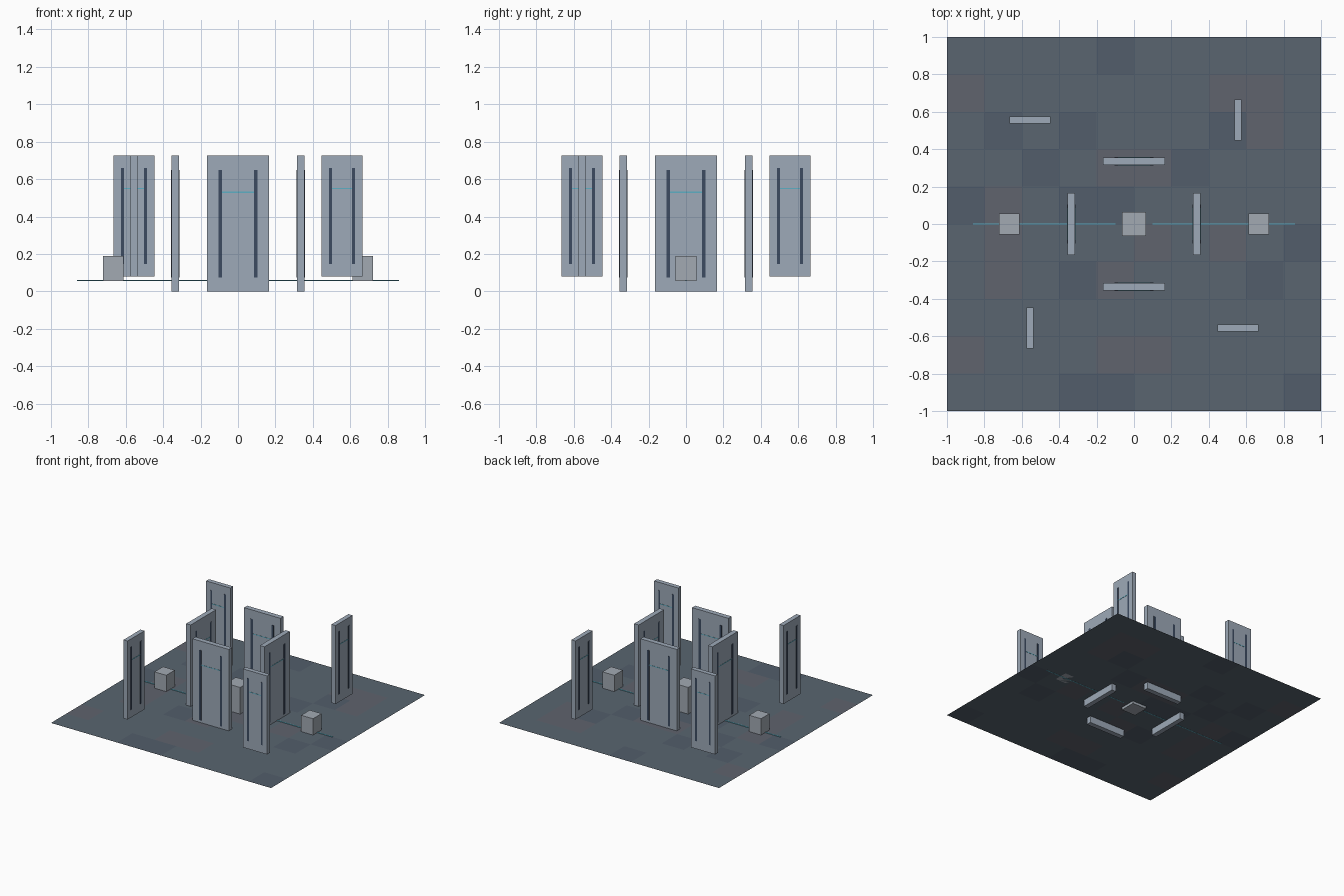
import bpy, bmesh, random
from math import pi, cos, sin
from mathutils import Matrix, Vector

if "Cube" in bpy.data.objects:
    bpy.data.objects.remove(bpy.data.objects["Cube"])

random.seed(4)


def material(name, rgb):
    m = bpy.data.materials.new(name)
    m.diffuse_color = (*rgb, 1)
    m.use_nodes = True
    m.node_tree.nodes["Principled BSDF"].inputs["Base Color"].default_value = m.diffuse_color
    return m


PANEL = material("panel_grey", (0.34, 0.40, 0.48))
SLOT = material("slot_blue", (0.045, 0.07, 0.12))
GLOW = material("light_cyan", (0.11, 0.43, 0.55))
CRATE = material("crate_grey", (0.36, 0.40, 0.45))
TILES = [material("tile_%d" % i, c) for i, c in enumerate(
    [(0.100, 0.130, 0.160), (0.085, 0.110, 0.145), (0.115, 0.125, 0.155)])]


def add_box(bm, lo, hi, mat=0):
    """Axis-aligned box between two corners."""
    lo, hi = Vector(lo), Vector(hi)
    mtx = Matrix.Translation((lo + hi) / 2) @ Matrix.Diagonal((*(hi - lo), 1))
    verts = bmesh.ops.create_cube(bm, size=1, matrix=mtx)["verts"]
    for f in {f for v in verts for f in v.link_faces}:
        f.material_index = mat


def finish(bm, name, mats):
    me = bpy.data.meshes.new(name)
    bm.to_mesh(me)
    bm.free()
    for m in mats:
        me.materials.append(m)
    ob = bpy.data.objects.new(name, me)
    bpy.context.collection.objects.link(ob)
    return ob


def wall_panel(name, pos, turned, width, thick, z0, z1, slot_x, slot_w, s0, s1, light_z):
    """Upright slab with two dark slots and a light line on both faces."""
    bm = bmesh.new()
    w, t, e = width / 2, thick / 2, 0.0015
    add_box(bm, (-w, -t, z0), (w, t, z1), 0)
    for s in (-1, 1):
        ya, yb = sorted((s * (t - 0.004), s * (t + e)))
        for k in (-1, 1):
            add_box(bm, (k * slot_x - slot_w / 2, ya, s0),
                    (k * slot_x + slot_w / 2, yb, s1), 1)
        lw = slot_x - slot_w / 2
        add_box(bm, (-lw, ya, light_z - 0.003), (lw, yb, light_z + 0.003), 2)
    ob = finish(bm, name, [PANEL, SLOT, GLOW])
    ob.location = (*pos, 0)
    ob.rotation_euler.z = pi / 2 if turned else 0


# tiled floor sheet
bm = bmesh.new()
bmesh.ops.create_grid(bm, x_segments=10, y_segments=10, size=1,
                      matrix=Matrix.Translation((0, 0, 0.056)))
for f in bm.faces:
    f.material_index = random.choice((0, 0, 0, 1, 2))
finish(bm, "tiled_floor", TILES)

# four inner walls around the middle
for i in range(4):
    a = i * pi / 2
    wall_panel("inner_wall_%d" % i, (0.335 * cos(a), 0.335 * sin(a)), i % 2 == 0,
               0.33, 0.041, 0, 0.725, 0.095, 0.02, 0.075, 0.65, 0.53)

# four outer walls hovering above the floor, in a pinwheel
for i, (sx, sy) in enumerate(((1, 1), (-1, 1), (-1, -1), (1, -1))):
    wall_panel("outer_wall_%d" % i, (sx * 0.556, sy * 0.556), sx == sy,
               0.22, 0.037, 0.08, 0.725, 0.062, 0.015, 0.145, 0.66, 0.55)

# middle block and the two side crates
bm = bmesh.new()
add_box(bm, (-0.065, -0.065, 0.035), (0.065, 0.065, 0.275))
finish(bm, "centre_block", [CRATE])
for side, name in ((-1, "left"), (1, "right")):
    bm = bmesh.new()
    add_box(bm, (side * 0.667 - 0.054, -0.056, 0.056), (side * 0.667 + 0.054, 0.056, 0.19))
    finish(bm, name + "_crate", [CRATE])

    # glowing floor line running outward from the middle
    bm = bmesh.new()
    x0, x1 = sorted((side * 0.10, side * 0.86))
    add_box(bm, (x0, -0.004, 0.055), (x1, 0.004, 0.060))
    finish(bm, name + "_floor_light", [GLOW])
